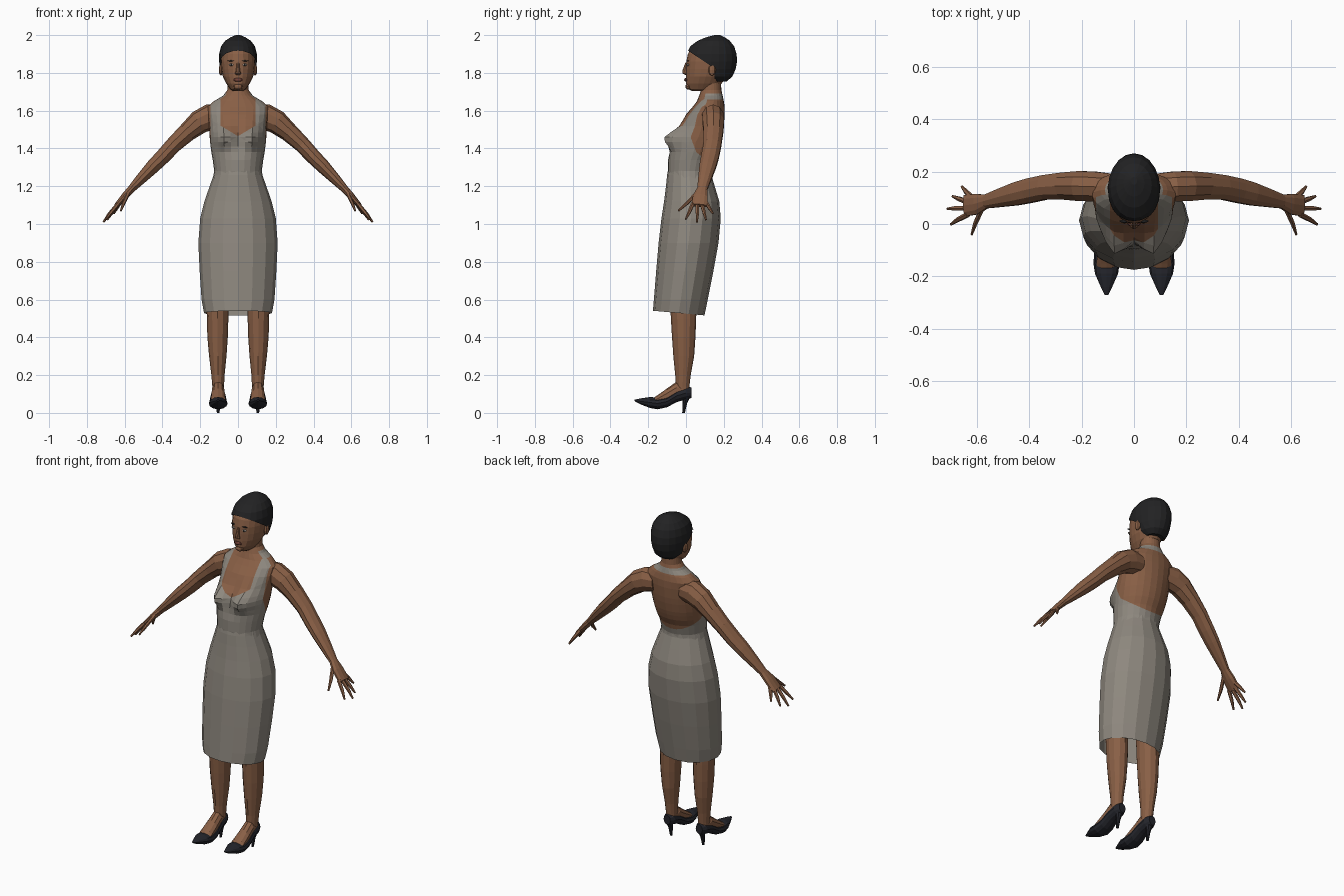
import bpy, bmesh, math
from mathutils import Vector

X, Y, Z = Vector((1, 0, 0)), Vector((0, 1, 0)), Vector((0, 0, 1))


def material(name, r, g, b):
    m = bpy.data.materials.new(name)
    m.diffuse_color = (r, g, b, 1)
    return m


SKIN = material("brown_skin", 0.25, 0.115, 0.06)
DRESS = material("warm_grey_cloth", 0.27, 0.245, 0.21)
HAIR = material("black_hair", 0.016, 0.016, 0.017)
SHOE = material("black_leather", 0.017, 0.018, 0.024)
LIPS = material("dark_lips", 0.15, 0.05, 0.035)
EYE = material("eye_white", 0.40, 0.34, 0.29)


def finish(bm, name, *mats):
    bmesh.ops.recalc_face_normals(bm, faces=bm.faces[:])
    me = bpy.data.meshes.new(name)
    bm.to_mesh(me)
    bm.free()
    for m in mats:
        me.materials.append(m)
    ob = bpy.data.objects.new(name, me)
    bpy.context.collection.objects.link(ob)
    return ob


def tube(rows, sides, ref=Y, axis=None, caps=True, bm=None):
    """Loft elliptical rings; a row is x, y, z, radius across ref, radius along ref."""
    bm = bm or bmesh.new()
    pts = [Vector(r[:3]) for r in rows]
    rings = []
    for i, r in enumerate(rows):
        t = axis or (pts[min(i + 1, len(pts) - 1)] - pts[max(i - 1, 0)]).normalized()
        n = t.cross(ref).normalized()
        b = n.cross(t)
        ring = []
        for k in range(sides):
            a = 2 * math.pi * k / sides
            ring.append(bm.verts.new(pts[i] + n * r[3] * math.cos(a) + b * r[4] * math.sin(a)))
        rings.append(ring)
    for lo, hi in zip(rings, rings[1:]):
        for k in range(sides):
            j = (k + 1) % sides
            bm.faces.new((lo[k], lo[j], hi[j], hi[k]))
    if caps:
        bm.faces.new(rings[0])
        bm.faces.new(rings[-1])
    return bm


def stack(rows, sides, caps=True):
    """Level rings given as z, half width, front y, back y."""
    return tube([(0, (f + b) / 2, z, w, (b - f) / 2) for z, w, f, b in rows],
                sides, axis=Z, caps=caps)


def cut(bm, co, no):
    bmesh.ops.bisect_plane(bm, geom=bm.verts[:] + bm.edges[:] + bm.faces[:], dist=1e-5,
                           plane_co=co, plane_no=Vector(no).normalized())


def blob(name, loc, size, mat):
    bm = bmesh.new()
    bmesh.ops.create_uvsphere(bm, u_segments=8, v_segments=6, radius=1)
    for v in bm.verts:
        v.co = Vector(a * s + l for a, s, l in zip(v.co, size, loc))
    return finish(bm, name, mat)


# skirt, open at the hem
bm = stack([(.525, .18, -.175, .098), (.60, .193, -.17, .115), (.75, .203, -.158, .145),
            (.90, .21, -.145, .172), (1.03, .20, -.13, .184), (1.12, .178, -.116, .176),
            (1.20, .15, -.106, .152), (1.26, .129, -.1, .134), (1.29, .124, -.094, .131)],
           16, caps=False)
for v in bm.verts:                      # hem rises slightly towards the front
    if v.co.z < .55:
        v.co.z -= v.co.y * .09
finish(bm, "skirt", DRESS)

# torso and neck, with the halter bodice cut into its surface
bm = stack([(1.22, .138, -.09, .13), (1.28, .126, -.096, .132), (1.34, .134, -.095, .148),
            (1.38, .141, -.085, .168), (1.41, .145, -.075, .178), (1.435, .148, -.065, .185),
            (1.46, .150, -.057, .19), (1.485, .151, -.045, .195), (1.52, .153, -.03, .2),
            (1.58, .16, .0, .205), (1.62, .162, .035, .205), (1.65, .128, .058, .2),
            (1.68, .078, .07, .194), (1.71, .056, .08, .187), (1.78, .052, .085, .185)], 24)
for v in bm.verts:                      # bust
    c = v.co
    if c.y < .06:
        c.y -= .074 * math.exp(-((abs(c.x) - .075) / .05) ** 2 - ((c.z - 1.455) / .052) ** 2)
cut(bm, (0, .055, 1.38), (0, .8, 1))
cut(bm, (0, .055, 1.38), (0, 2.6, 1))
for z in (1.66, 1.692):
    cut(bm, (0, 0, z), Z)
for s in (-1, 1):
    cut(bm, (0, 0, 1.465), (-.6 * s, 0, 1))
    cut(bm, (.092 * s, 0, 0), X)
    cut(bm, (.145 * s, 0, 0), X)
for f in bm.faces:
    c = f.calc_center_median()
    x = abs(c.x)
    bodice = c.z < 1.38 + max(-.8 * (c.y - .055), -2.6 * (c.y - .055))
    neckline = x < .092 and c.z > 1.465 + .6 * x
    strap = .092 < x < .145 and 1.45 < c.z < 1.66 and c.y < .11
    collar = 1.66 < c.z < 1.692 and c.y > .1
    f.material_index = int((bodice and not neckline) or strap or collar)
finish(bm, "torso_and_bodice", SKIN, DRESS)

# head
finish(stack([(1.703, .026, .035, .13), (1.715, .042, .01, .16), (1.745, .063, .0, .19),
              (1.78, .08, .0, .21), (1.82, .088, .0, .23), (1.86, .091, .002, .235),
              (1.90, .089, .01, .24), (1.94, .078, .032, .235), (1.97, .05, .075, .21)], 20),
       "head", SKIN)
finish(tube([(0, .004, 1.855, .006, .007), (0, -.007, 1.81, .011, .013),
             (0, -.005, 1.797, .017, .013), (0, .004, 1.79, .012, .008)], 8, axis=Z),
       "nose", SKIN)
blob("lips", (0, .001, 1.763), (.026, .011, .010), LIPS)
blob("chin", (0, .016, 1.728), (.026, .02, .017), SKIN)
for s, side in ((-1, "right"), (1, "left")):
    blob(side + "_eye", (.036 * s, .010, 1.843), (.014, .007, .006), EYE)
    blob(side + "_iris", (.036 * s, .005, 1.843), (.0055, .004, .0055), HAIR)
    blob(side + "_eyebrow", (.037 * s, .011, 1.864), (.02, .006, .003), HAIR)
    blob(side + "_ear", (.09 * s, .138, 1.815), (.012, .02, .03), SKIN)

# cropped hair, trimmed along the hairline and in front of the ears
bm = stack([(1.755, .05, .13, .215), (1.78, .078, .06, .245), (1.82, .094, -.004, .263),
            (1.86, .1, -.005, .27), (1.90, .1, .002, .268), (1.94, .09, .022, .255),
            (1.97, .068, .062, .232), (1.988, .04, .105, .205), (2.0, .012, .15, .18)], 20)
cut(bm, (0, 0, 1.925), (0, .67, 1))
cut(bm, (0, .152, 0), Y)
face_area = [f for f in bm.faces if f.calc_center_median().y < .152
             and f.calc_center_median().z < 1.925 - .67 * f.calc_center_median().y]
bmesh.ops.delete(bm, geom=face_area, context='FACES')
finish(bm, "hair", HAIR)

# limbs and shoes, one set for each side
ARM = [(.09, .14, 1.57, .06, .055), (.15, .143, 1.565, .07, .06), (.205, .145, 1.54, .063, .06),
       (.27, .145, 1.485, .05, .054), (.34, .14, 1.42, .043, .049), (.40, .127, 1.355, .04, .049),
       (.45, .115, 1.305, .037, .046), (.51, .1, 1.243, .029, .037), (.565, .086, 1.185, .02, .028),
       (.60, .076, 1.147, .018, .041), (.645, .07, 1.097, .012, .043)]
FINGERS = [((.58, .06, 1.165), (.605, .005, 1.11), (.62, -.04, 1.07)),
           ((.635, .036, 1.107), (.672, .017, 1.062), (.70, -.002, 1.025)),
           ((.64, .06, 1.10), (.682, .06, 1.052), (.713, .058, 1.01)),
           ((.635, .084, 1.105), (.668, .096, 1.06), (.693, .106, 1.022)),
           ((.622, .103, 1.118), (.642, .124, 1.085), (.658, .143, 1.055))]
LEG = [(.108, -.015, .66, .06, .072), (.108, -.013, .5, .057, .067), (.108, -.012, .4, .054, .062),
       (.107, -.012, .3, .046, .055), (.106, -.016, .2, .035, .041), (.105, -.018, .14, .031, .036),
       (.105, -.018, .09, .028, .034)]
FOOT = [(.01, .11, .03, .028), (-.05, .12, .045, .033), (-.10, .092, .038, .037),
        (-.15, .067, .027, .040), (-.18, .055, .02, .034)]
UPPER = [(-.272, .066, .004, .006), (-.24, .061, .016, .022), (-.19, .055, .029, .044),
         (-.15, .05, .031, .050), (-.10, .06, .030, .046), (-.05, .09, .033, .040),
         (0, .105, .034, .036), (.028, .107, .028, .022)]
HEEL = [(.105, .006, .095, .026, .022), (.105, -.006, .05, .012, .012),
        (.105, -.013, 0, .007, .007)]


def side_of(rows, s):
    return [(r[0] * s,) + tuple(r[1:]) for r in rows]


def along_y(rows, s):
    return [(.105 * s, y, z, rz, rx) for y, z, rz, rx in rows]


for s, side in ((-1, "right"), (1, "left")):
    bm = tube(side_of(ARM, s), 10)
    for a, b, c in FINGERS:
        tube(side_of([a + (.011, .011), b + (.0095, .0095), c + (.005, .005)], s), 6, bm=bm)
    finish(bm, side + "_arm_and_hand", SKIN)
    bm = tube(side_of(LEG, s), 12, axis=Z)
    tube(along_y(FOOT, s), 10, ref=X, axis=Y, bm=bm)
    finish(bm, side + "_leg_and_foot", SKIN)
    bm = tube(along_y(UPPER, s), 12, ref=X, axis=Y)
    tube(side_of(HEEL, s), 8, axis=Z, bm=bm)
    finish(bm, side + "_heeled_shoe", SHOE)
